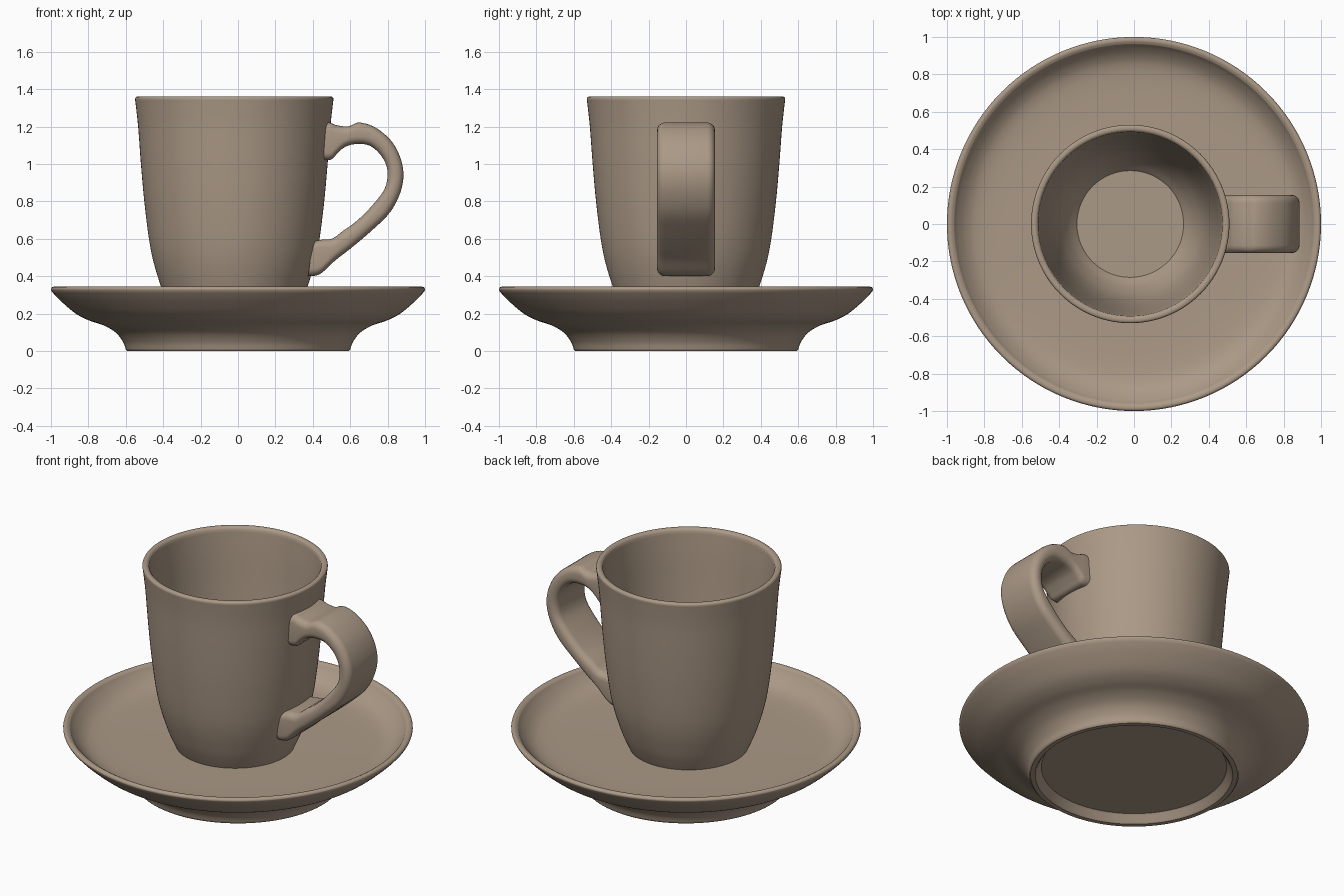
import bpy, bmesh, math

if "Cube" in bpy.data.objects:
    bpy.data.objects.remove(bpy.data.objects["Cube"])

clay = bpy.data.materials.new("warm taupe ceramic")
clay.diffuse_color = (0.41, 0.32, 0.24, 1)
clay.use_nodes = True
clay.node_tree.nodes["Principled BSDF"].inputs["Base Color"].default_value = clay.diffuse_color


def smooth(points, steps=5):
    """Catmull-Rom curve through tuples of any size."""
    out = []
    n = len(points)
    for i in range(n - 1):
        p0, p1 = points[max(i - 1, 0)], points[i]
        p2, p3 = points[i + 1], points[min(i + 2, n - 1)]
        for s in range(steps):
            t = s / steps
            out.append(tuple(
                0.5 * (2 * b + (c - a) * t + (2 * a - 5 * b + 4 * c - d) * t * t
                       + (3 * b - a - 3 * c + d) * t ** 3)
                for a, b, c, d in zip(p0, p1, p2, p3)))
    out.append(points[-1])
    return out


def finish(name, bm):
    bmesh.ops.recalc_face_normals(bm, faces=bm.faces)
    mesh = bpy.data.meshes.new(name)
    bm.to_mesh(mesh)
    bm.free()
    obj = bpy.data.objects.new(name, mesh)
    bpy.context.collection.objects.link(obj)
    mesh.materials.append(clay)
    bpy.ops.object.select_all(action='DESELECT')
    obj.select_set(True)
    bpy.context.view_layer.objects.active = obj
    bpy.ops.object.shade_smooth_by_angle(angle=math.radians(40))
    return obj


def skin(bm, rings):
    """Bridge successive closed rings and cap both ends."""
    rings = [[bm.verts.new(p) for p in r] for r in rings]
    n = len(rings[0])
    for a, b in zip(rings, rings[1:]):
        for i in range(n):
            j = (i + 1) % n
            bm.faces.new((a[i], a[j], b[j], b[i]))
    bm.faces.new(rings[0])
    bm.faces.new(rings[-1])


def lathe(name, profile, cx=0.0, sides=128):
    bm = bmesh.new()
    skin(bm, [[(cx + r * math.cos(2 * math.pi * i / sides),
                r * math.sin(2 * math.pi * i / sides), z)
               for i in range(sides)] for r, z in profile])
    return finish(name, bm)


# Saucer: recessed foot, flared underside, rounded lip, shallow well
under = smooth([(0.60, 0.008), (0.615, 0.05), (0.655, 0.10), (0.72, 0.138),
                (0.80, 0.165), (0.87, 0.202), (0.95, 0.27), (0.993, 0.315)])
lip = smooth([(0.993, 0.315), (1.0, 0.33), (0.993, 0.342), (0.978, 0.344),
              (0.962, 0.336)])
well = smooth([(0.962, 0.336), (0.94, 0.308), (0.90, 0.272), (0.85, 0.247),
               (0.77, 0.234), (0.60, 0.228), (0.20, 0.225)])
foot = [(0.53, 0.05), (0.54, 0.04), (0.555, 0.01), (0.565, 0.0), (0.592, 0.0)]
lathe("saucer", foot + under + lip[1:] + well[1:])

# Cup: tapered body with rounded rim and flat inner floor
outer = smooth([(0.34, 0.222), (0.362, 0.27), (0.39, 0.34), (0.43, 0.47),
                (0.456, 0.60), (0.481, 0.80), (0.499, 1.0), (0.514, 1.2),
                (0.529, 1.335)])
rim = smooth([(0.529, 1.335), (0.530, 1.35), (0.522, 1.36), (0.503, 1.36),
              (0.492, 1.348)], 3)
inner = smooth([(0.492, 1.348), (0.478, 1.2), (0.463, 1.0), (0.445, 0.80),
                (0.42, 0.60), (0.385, 0.45), (0.335, 0.34), (0.285, 0.275)])
lathe("cup", outer + rim[1:] + inner[1:], cx=-0.02)

# Handle: rounded strap through pairs of outer / inner outline points (x, z)
pairs = smooth([
    (0.462, 1.222, 0.458, 1.02), (0.495, 1.220, 0.500, 1.025),
    (0.530, 1.207, 0.530, 1.055), (0.590, 1.202, 0.570, 1.090),
    (0.650, 1.222, 0.630, 1.107), (0.740, 1.192, 0.705, 1.098),
    (0.830, 1.110, 0.765, 1.045), (0.880, 0.990, 0.798, 0.970),
    (0.875, 0.870, 0.785, 0.870), (0.815, 0.745, 0.710, 0.770),
    (0.710, 0.640, 0.630, 0.692), (0.600, 0.547, 0.560, 0.642),
    (0.520, 0.485, 0.505, 0.602), (0.450, 0.420, 0.450, 0.596),
    (0.408, 0.402, 0.420, 0.590), (0.375, 0.402, 0.400, 0.590)], 5)
HALF = 0.155
rings = []
for ox, oz, ix, iz in pairs:
    thick = math.hypot(ox - ix, oz - iz)
    rad = min(0.042, thick * 0.46)
    ring = []
    for k, (sy, st) in enumerate([(1, 1), (-1, 1), (-1, -1), (1, -1)]):
        for s in range(6):
            a = math.pi / 2 * (k + s / 5)
            y = sy * (HALF - rad) + rad * math.cos(a)
            d = st * (thick / 2 - rad) + rad * math.sin(a)
            f = 0.5 - d / thick
            ring.append((ox + (ix - ox) * f, y, oz + (iz - oz) * f))
    rings.append(ring)
bm = bmesh.new()
skin(bm, rings)
finish("handle", bm)
